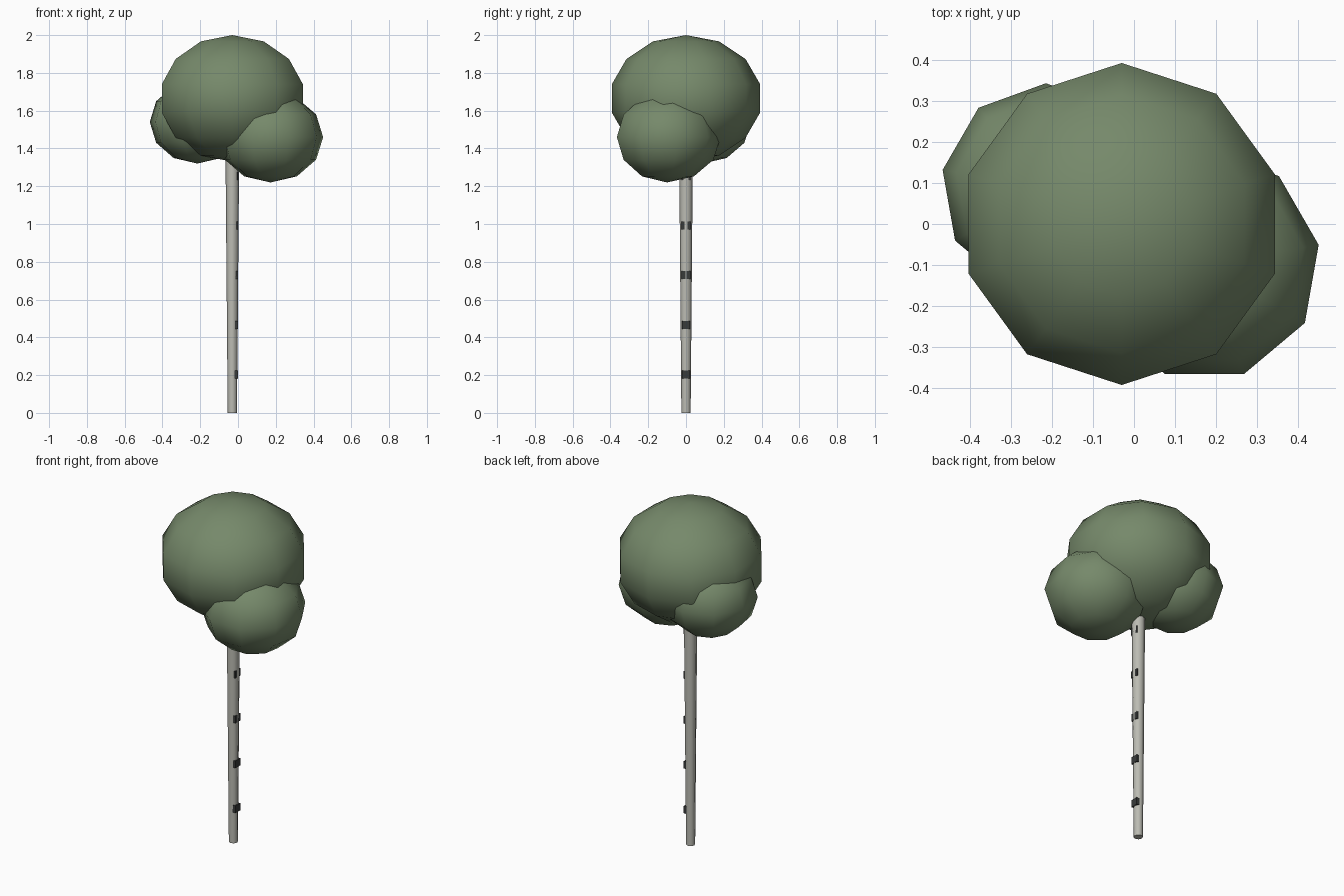
import bpy
import math

if "Cube" in bpy.data.objects:
    bpy.data.objects.remove(bpy.data.objects["Cube"])


def material(name, rgb):
    m = bpy.data.materials.new(name)
    m.diffuse_color = (*rgb, 1.0)
    m.use_nodes = True
    m.node_tree.nodes["Principled BSDF"].inputs["Base Color"].default_value = m.diffuse_color
    return m


LEAF = material("leaf green", (0.18, 0.25, 0.145))
BARK = material("pale bark", (0.50, 0.50, 0.45))
MARK = material("dark bark mark", (0.04, 0.043, 0.042))
TRUNK_X = -0.03


def finish(name, mat):
    ob = bpy.context.object
    ob.name = name
    ob.data.materials.append(mat)
    return ob


def leaf_clump(name, centre, radius, height, segments, rings):
    """Low-sided, smooth-shaded, squashed sphere."""
    bpy.ops.mesh.primitive_uv_sphere_add(segments=segments, ring_count=rings,
                                         radius=1, location=centre)
    ob = finish(name, LEAF)
    ob.scale = (radius, radius, height)
    bpy.ops.object.transform_apply(location=False, rotation=False, scale=True)
    bpy.ops.object.shade_smooth()


# Foliage: one large crown and two side clumps
leaf_clump("crown", (TRUNK_X, 0, 1.665), 0.403, 0.335, 10, 7)
leaf_clump("right_clump", (0.172, -0.10, 1.46), 0.283, 0.24, 9, 6)
leaf_clump("left_clump", (-0.215, 0.0875, 1.54), 0.256, 0.22, 9, 6)

# Trunk: slightly wider at the top, one corner towards +x
bpy.ops.mesh.primitive_cone_add(vertices=8, radius1=0.0245, radius2=0.0365,
                                depth=1.4, location=(TRUNK_X, 0, 0.7),
                                rotation=(0, 0, math.pi / 2))
finish("trunk", BARK)
bpy.ops.object.shade_smooth_by_angle(angle=math.radians(60))

# Bark marks: small blocks let into the +x side
for i in range(5):
    z = 0.203 + 0.263 * i
    bpy.ops.mesh.primitive_cube_add(size=1, location=(-0.0105, 0, z))
    mark = finish(f"bark_mark_{i + 1}", MARK)
    mark.scale = (0.020, 0.042 + 0.006 * z, 0.042)
    bpy.ops.object.transform_apply(location=False, rotation=False, scale=True)
